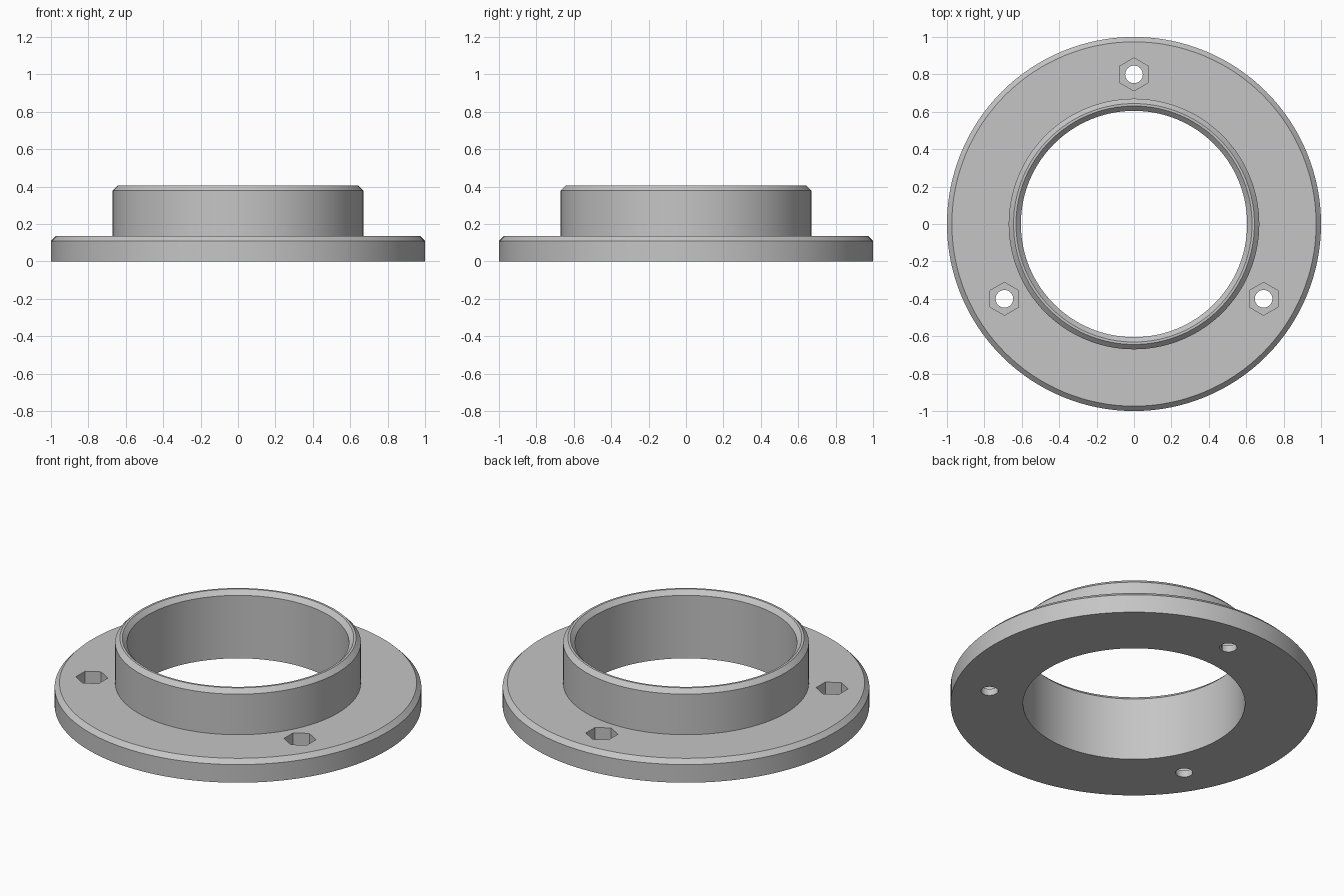
import bpy
import bmesh
import math

cube = bpy.data.objects.get("Cube")
if cube:
    bpy.data.objects.remove(cube, do_unlink=True)

SEGMENTS = 128
BASE_TOP, COLLAR_TOP, CHAMFER = 0.135, 0.405, 0.026
OUTER, COLLAR, BORE = 1.0, 0.67, 0.605
BOLT_CIRCLE, HOLE, HEX, POCKET_FLOOR = 0.8, 0.047, 0.088, 0.04

grey = bpy.data.materials.new("plain grey")
grey.use_nodes = True
colour = (0.56, 0.56, 0.56, 1)
grey.diffuse_color = colour
grey.node_tree.nodes["Principled BSDF"].inputs["Base Color"].default_value = colour


def add_object(name, bm):
    mesh = bpy.data.meshes.new(name)
    bmesh.ops.recalc_face_normals(bm, faces=bm.faces)
    bm.to_mesh(mesh)
    bm.free()
    mesh.materials.append(grey)
    obj = bpy.data.objects.new(name, mesh)
    bpy.context.collection.objects.link(obj)
    return obj


def lathe(name, profile):
    """Revolve a closed (radius, height) profile around z."""
    bm = bmesh.new()
    rings = []
    for i in range(SEGMENTS):
        a = math.tau * i / SEGMENTS
        rings.append([bm.verts.new((r * math.cos(a), r * math.sin(a), z)) for r, z in profile])
    n = len(profile)
    for i, ring in enumerate(rings):
        following = rings[(i + 1) % SEGMENTS]
        for j in range(n):
            k = (j + 1) % n
            bm.faces.new((ring[j], following[j], following[k], ring[k]))
    return add_object(name, bm)


def prism(name, sides, radius, x, y, bottom, top):
    """Upright prism with a corner pointing along +y."""
    bm = bmesh.new()
    corners = []
    for i in range(sides):
        a = math.pi / 2 + math.tau * i / sides
        corners.append(bm.verts.new((x + radius * math.cos(a), y + radius * math.sin(a), bottom)))
    face = bm.faces.new(corners)
    side = bmesh.ops.extrude_face_region(bm, geom=[face])
    moved = [v for v in side["geom"] if isinstance(v, bmesh.types.BMVert)]
    bmesh.ops.translate(bm, verts=moved, vec=(0, 0, top - bottom))
    obj = add_object(name, bm)
    obj.hide_render = True
    return obj


# Chamfered flange with raised collar
flange = lathe("flange_with_collar", [
    (BORE, 0), (OUTER, 0),
    (OUTER, BASE_TOP - CHAMFER), (OUTER - CHAMFER, BASE_TOP),
    (COLLAR, BASE_TOP),
    (COLLAR, COLLAR_TOP - CHAMFER), (COLLAR - CHAMFER, COLLAR_TOP),
    (BORE + CHAMFER, COLLAR_TOP), (BORE, COLLAR_TOP - CHAMFER),
])

# Three bolt holes with hexagonal nut pockets
cutters = []
for i in range(3):
    a = math.pi / 2 + math.tau * i / 3
    x, y = BOLT_CIRCLE * math.cos(a), BOLT_CIRCLE * math.sin(a)
    cutters.append(prism("bolt_hole_cutter", 32, HOLE, x, y, -0.1, 0.3))
    cutters.append(prism("nut_pocket_cutter", 6, HEX, x, y, POCKET_FLOOR, 0.3))

bpy.ops.object.select_all(action="DESELECT")
flange.select_set(True)
bpy.context.view_layer.objects.active = flange
for cutter in cutters:
    cut = flange.modifiers.new("cut", "BOOLEAN")
    cut.operation = "DIFFERENCE"
    cut.solver = "EXACT"
    cut.object = cutter
    bpy.ops.object.modifier_apply(modifier=cut.name)
for cutter in cutters:
    bpy.data.objects.remove(cutter, do_unlink=True)

bpy.ops.object.shade_smooth_by_angle(angle=math.radians(30))
